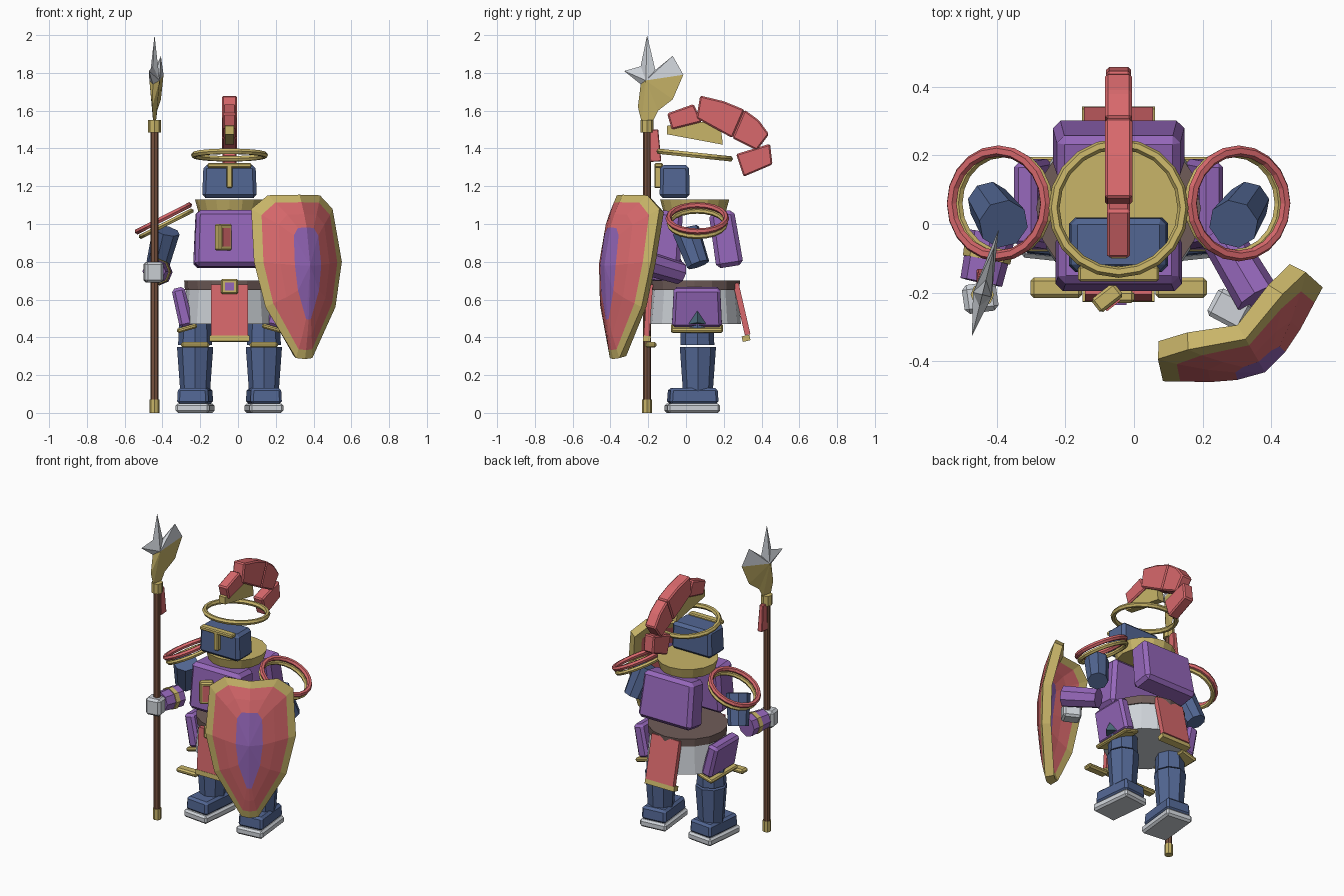
import bpy, bmesh, math
from mathutils import Vector, Euler

if "Cube" in bpy.data.objects:
    bpy.data.objects.remove(bpy.data.objects["Cube"])

CX, CY = -0.045, 0.046          # body axis
rad = math.radians


def material(name, r, g, b):
    m = bpy.data.materials.new(name)
    m.use_nodes = True
    m.diffuse_color = (r, g, b, 1)
    m.node_tree.nodes["Principled BSDF"].inputs["Base Color"].default_value = (r, g, b, 1)
    return m


PURPLE = material("purple armour", .30, .135, .49)
RED = material("red cloth", .69, .14, .15)
GOLD = material("gold trim", .58, .46, .14)
BLUE = material("blue steel", .084, .133, .29)
SILVER = material("silver", .62, .65, .69)
BELT = material("brown leather", .16, .107, .098)
WOOD = material("brown wood", .19, .085, .05)
TEAL = material("teal steel", .07, .138, .19)


def finish(name, bm, *mats, bevel=0.0, loc=(0, 0, 0), rot=(0, 0, 0)):
    if bevel:
        bmesh.ops.bevel(bm, geom=bm.edges[:], offset=bevel, segments=1, affect='EDGES')
    bmesh.ops.recalc_face_normals(bm, faces=bm.faces[:])
    me = bpy.data.meshes.new(name)
    bm.to_mesh(me)
    bm.free()
    for m in mats:
        me.materials.append(m)
    ob = bpy.data.objects.new(name, me)
    ob.location = loc
    ob.rotation_euler = [rad(a) for a in rot]
    bpy.context.collection.objects.link(ob)
    return ob


def box(name, mat, loc, size, rot=(0, 0, 0), bevel=0.0, top=1.0):
    """Box whose upper end may be tapered."""
    bm = bmesh.new()
    bmesh.ops.create_cube(bm, size=1)
    for v in bm.verts:
        k = top if v.co.z > 0 else 1
        v.co = Vector((v.co.x * size[0] * k, v.co.y * size[1] * k, v.co.z * size[2]))
    return finish(name, bm, mat, bevel=bevel, loc=loc, rot=rot)


def rod(name, mat, a, b, r1, r2, sides=8):
    """Closed tapered cylinder from a to b."""
    a, b = Vector(a), Vector(b)
    bm = bmesh.new()
    bmesh.ops.create_cone(bm, cap_ends=True, segments=sides, radius1=r1, radius2=r2, depth=(b - a).length)
    q = (b - a).to_track_quat('Z', 'Y')
    for v in bm.verts:
        v.co = q @ v.co + (a + b) / 2
    return finish(name, bm, mat)


def hoop(name, mat, loc, radius, tube, rot):
    bpy.ops.mesh.primitive_torus_add(location=loc, rotation=[rad(a) for a in rot], major_segments=20,
                                     minor_segments=6, major_radius=radius, minor_radius=tube)
    ob = bpy.context.object
    ob.name = name
    ob.data.materials.append(mat)
    return ob


def slab(name, mat, profile, width, bevel=0.0):
    """Side profile (y, z) extruded across the body axis."""
    bm = bmesh.new()
    f = bm.faces.new([bm.verts.new((CX - width / 2, y, z)) for y, z in profile])
    new = bmesh.ops.extrude_face_region(bm, geom=[f])["geom"]
    bmesh.ops.translate(bm, vec=(width, 0, 0), verts=[v for v in new if isinstance(v, bmesh.types.BMVert)])
    return finish(name, bm, mat, bevel=bevel)


# Legs, hip plates and shoulder hoops on both sides
for side, s in (("right", -1), ("left", 1)):
    lx = CX + s * .182
    box(side + "_sole", SILVER, (lx, .033, .025), (.18, .28, .05), (0, 0, s * 6), .012)
    box(side + "_boot", BLUE, (lx, .036, .09), (.168, .262, .085), (0, 0, s * 6), .014, .95)
    rod(side + "_shin", BLUE, (lx, .063, .1), (lx, .063, .35), .078, .096)
    rod(side + "_thigh", BLUE, (lx, .06, .36), (lx, .06, .5), .09, .085)
    box(side + "_knee_trim", GOLD, (lx, -.186, .36), (.15, .06, .03), bevel=.01)
    hx = CX + s * .25
    box(side + "_hip_plate", PURPLE, (hx, .058, .56), (.075, .265, .21), (0, s * 13, 0), .016, .93)
    box(side + "_hip_trim", GOLD, (hx - s * .025, .058, .448), (.11, .275, .025), (0, s * 16, 0), .008)
    centre = Vector((CX + s * .35, .06, 1.03))
    normal = Vector((s * math.sin(rad(27)), 0, math.cos(rad(27))))
    hoop(side + "_shoulder_hoop", RED, centre, .153, .016, (0, s * 27, 0))
    hoop(side + "_shoulder_trim", GOLD, centre - normal * .032, .148, .014, (0, s * 27, 0))
    rod(side + "_upper_arm", BLUE, (CX + s * .335, 0, .965), (CX + s * .38, .065, .785), .074, .062)
rod("left_hip_spike", TEAL, (.225, .06, .47), (.2, .06, .61), .045, .002, 4)

# Skirt, belt and hanging cloths
rod("skirt", SILVER, (CX, CY, .47), (CX, CY, .66), .245, .228, 16)
rod("belt", BELT, (CX, CY, .65), (CX, CY, .7), .236, .24, 16)
box("front_cloth", RED, (CX, -.2, .535), (.195, .03, .29), (-4, 0, 0))
box("front_cloth_trim", GOLD, (CX, -.207, .393), (.21, .04, .03), (-4, 0, 0))
box("back_cloth", RED, (CX, .295, .55), (.2, .03, .28), (13, 0, 0))
box("back_cloth_trim", GOLD, (CX, .318, .395), (.212, .042, .03), (13, 0, 0))
box("buckle", GOLD, (CX, -.212, .67), (.092, .035, .08), bevel=.008)
box("buckle_gem", PURPLE, (CX, -.231, .67), (.045, .009, .042))

# Chest, back and collar
box("chest_plate", PURPLE, (CX, -.105, .92), (.37, .165, .3), (-4, 0, 0), .022, .95)
box("back_plate", PURPLE, (CX, .21, .92), (.385, .145, .295), (9, 0, 0), .022, .93)
rod("collar", GOLD, (CX, CY, 1.065), (CX, CY, 1.13), .165, .183, 16)
turn = Euler((0, 0, rad(38))).to_matrix()
badge = Vector((-.078, -.215, .93))
box("badge", GOLD, badge, (.085, .05, .14), (0, 0, 38), .008)
box("badge_inset", RED, badge + turn @ Vector((0, -.026, 0)), (.05, .009, .1), (0, 0, 38))

# Head and helmet
box("head", BLUE, (CX, -.06, 1.225), (.29, .16, .175), bevel=.018, top=.95)
box("brow", GOLD, (CX, -.145, 1.31), (.235, .045, .025), bevel=.006)
box("nose_guard", GOLD, (CX, -.15, 1.25), (.032, .035, .12), bevel=.006)
hoop("helmet_brim", GOLD, (CX, CY, 1.365), .188, .016, (-6, 0, 0))
slab("crest_base", GOLD, [(-.1, 1.52), (.18, 1.55), (.195, 1.42), (-.1, 1.475)], .045)
plume = [
    [(-.1, 1.585), (.04, 1.635), (.085, 1.54), (-.075, 1.5)],
    [(.075, 1.68), (.2, 1.65), (.31, 1.605), (.245, 1.455), (.055, 1.56)],
    [(.31, 1.605), (.385, 1.55), (.44, 1.475), (.375, 1.39), (.245, 1.455)],
    [(.265, 1.37), (.445, 1.425), (.458, 1.315), (.305, 1.25)],
]
for i, (profile, width) in enumerate(zip(plume, (.068, .08, .078, .072))):
    slab("plume_%d" % (i + 1), RED, profile, width, .008)

# Forearms and hands
rod("right_forearm", PURPLE, (-.415, -.03, .745), (-.445, -.17, .75), .07, .062)
rod("right_forearm_band", GOLD, (-.424, -.075, .747), (-.43, -.105, .748), .072, .07)
box("right_hand", SILVER, (-.448, -.215, .745), (.1, .085, .11), (0, 0, 8), .014)
rod("left_forearm", PURPLE, (.25, -.03, .74), (.36, -.215, .795), .06, .066)
box("left_hand", SILVER, (.278, -.248, .73), (.11, .09, .1), (0, 0, -28), .012)

# Polearm
PX, PY = -.442, -.206
for part, mat, z0, z1, r in (("butt", GOLD, 0, .07, .026), ("shaft", WOOD, .06, 1.5, .021),
                             ("collar", GOLD, 1.485, 1.55, .034)):
    rod("polearm_" + part, mat, (PX, PY, z0), (PX, PY, z1), r, r)
box("polearm_tassel", RED, (PX, -.165, 1.415), (.035, .06, .17), (3, 0, 0), .004, .75)
outline = [(0, 2), (.045, 1.815), (.14, 1.89), (.198, 1.79), (.14, 1.66), (.06, 1.6), (.03, 1.54),
           (-.03, 1.54), (-.05, 1.62), (-.035, 1.74), (-.125, 1.81), (-.035, 1.835)]
bm = bmesh.new()
edge = [bm.verts.new((0, y, z)) for y, z in outline]
for x in (-.028, .028):
    hub = bm.verts.new((x, 0, 1.76))
    for i, v in enumerate(edge):
        f = bm.faces.new((hub, v, edge[(i + 1) % len(edge)]))
        f.material_index = 1 if 3 <= i <= 8 else 0
finish("polearm_blade", bm, SILVER, GOLD, loc=(PX, PY, 0), rot=(0, 0, -14))


# Shield: rings of one outline laid on a bowed surface
def shield_point(u, z):
    t = (z - .75) / .4
    w = .127 * (1 - min(1, abs(u) / .264) ** 1.5) - (.11 if t > 0 else .04) * t * t
    return (.318 + .862 * u + .506 * w, -.323 + .506 * u - .862 * w, z)


half = [(.16, 1.152), (.25, 1.08), (.27, .8), (.215, .56), (.05, .29)]
loop = [(0, 1.155)] + half + [(0, .285)] + [(-u, z) for u, z in reversed(half)]
bm = bmesh.new()
rings = []
for ku, kz in ((1, 1), (.84, .9), (.56, .74), (.3, .56)):
    rings.append([bm.verts.new(shield_point(u * ku, .76 + (z - .76) * kz)) for u, z in loop])
n = len(loop)
for k, mat in enumerate((0, 1, 1)):
    for i in range(n):
        j = (i + 1) % n
        bm.faces.new((rings[k][i], rings[k][j], rings[k + 1][j], rings[k + 1][i])).material_index = mat
hub = bm.verts.new(shield_point(0, .78))
for i in range(n):
    bm.faces.new((rings[-1][i], rings[-1][(i + 1) % n], hub)).material_index = 2
shield = finish("shield", bm, GOLD, RED, PURPLE)
if sum(p.normal.y for p in shield.data.polygons) > 0:
    shield.data.flip_normals()
solid = shield.modifiers.new("thickness", 'SOLIDIFY')
solid.thickness = .055
solid.offset = -1
